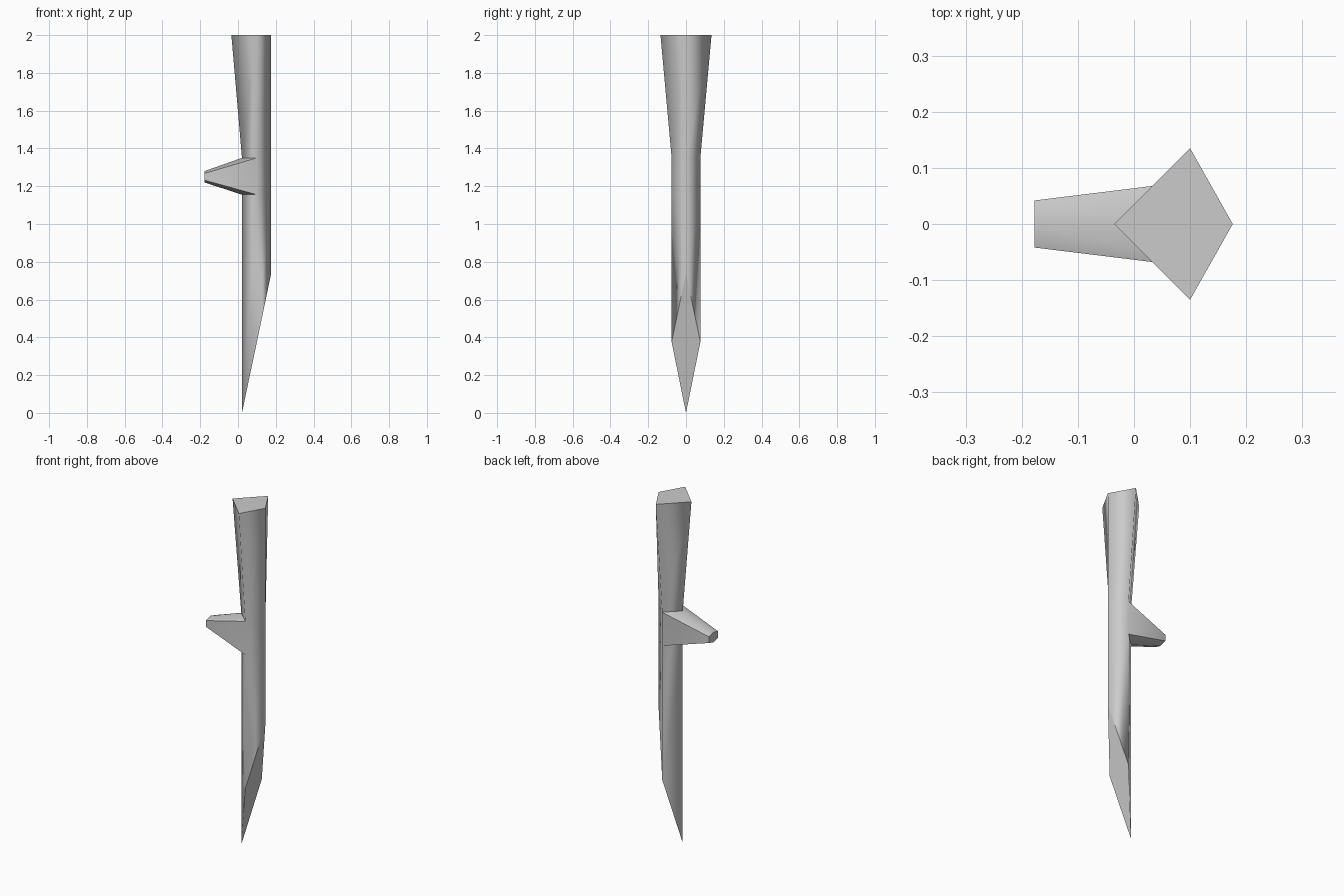
import bpy, bmesh

if "Cube" in bpy.data.objects:
    bpy.data.objects.remove(bpy.data.objects["Cube"])

BACK_X, FRONT_X, MID_X = 0.176, 0.021, 0.1

bm = bmesh.new()


def ring(front, half, zs):
    """Kite section: front ridge, right side, back ridge, left side."""
    pts = [(front, 0), (MID_X, -half), (BACK_X, 0), (MID_X, half)]
    return [bm.verts.new((x, y, z)) for (x, y), z in zip(pts, zs)]


# shaft: slanted foot, band for the side spur, flared top
rings = [
    ring(FRONT_X, 0.076, [0, 0.375, 0.74, 0.375]),
    ring(FRONT_X, 0.076, [1.155] * 4),
    ring(FRONT_X, 0.076, [1.35] * 4),
    ring(-0.035, 0.135, [2.0] * 4),
]
band = []
for level, (lo, hi) in enumerate(zip(rings, rings[1:])):
    for i in range(4):
        j = (i + 1) % 4
        face = bm.faces.new((lo[i], lo[j], hi[j], hi[i]))
        face.smooth = True
        if level == 1 and i in (0, 3):
            band.append(face)
caps = [bm.faces.new(rings[0][::-1]), bm.faces.new(rings[-1])]

# spur: front band of the shaft pulled out and tapered to a flat tip
res = bmesh.ops.extrude_face_region(bm, geom=band)["geom"]
bmesh.ops.delete(bm, geom=[f for f in band if f.is_valid], context='FACES_ONLY')
for v in [g for g in res if isinstance(g, bmesh.types.BMVert)]:
    side = abs(v.co.y) > 0.01
    upper = v.co.z > 1.25
    v.co.x = -0.177
    v.co.y *= 0.042 / 0.076
    v.co.z = (1.268 if side else 1.28) if upper else (1.232 if side else 1.22)
tip = [g for g in res if isinstance(g, bmesh.types.BMFace)]
bm.normal_update()
for f in tip:
    f.smooth = False

bmesh.ops.recalc_face_normals(bm, faces=bm.faces[:])

# crisp borders on caps, tip and the spur edges
for f in caps:
    for e in f.edges:
        e.smooth = False
for f in tip:
    for v in f.verts:
        for e in v.link_edges:
            if abs(v.co.y) > 0.01 or e in f.edges:
                e.smooth = False
for r in rings[1:3]:
    for a, b in ((r[0], r[1]), (r[3], r[0])):
        e = bm.edges.get((a, b))
        if e:
            e.smooth = False

mesh = bpy.data.meshes.new("spurred_stake")
bm.to_mesh(mesh)
bm.free()
obj = bpy.data.objects.new("spurred_stake", mesh)
bpy.context.collection.objects.link(obj)
